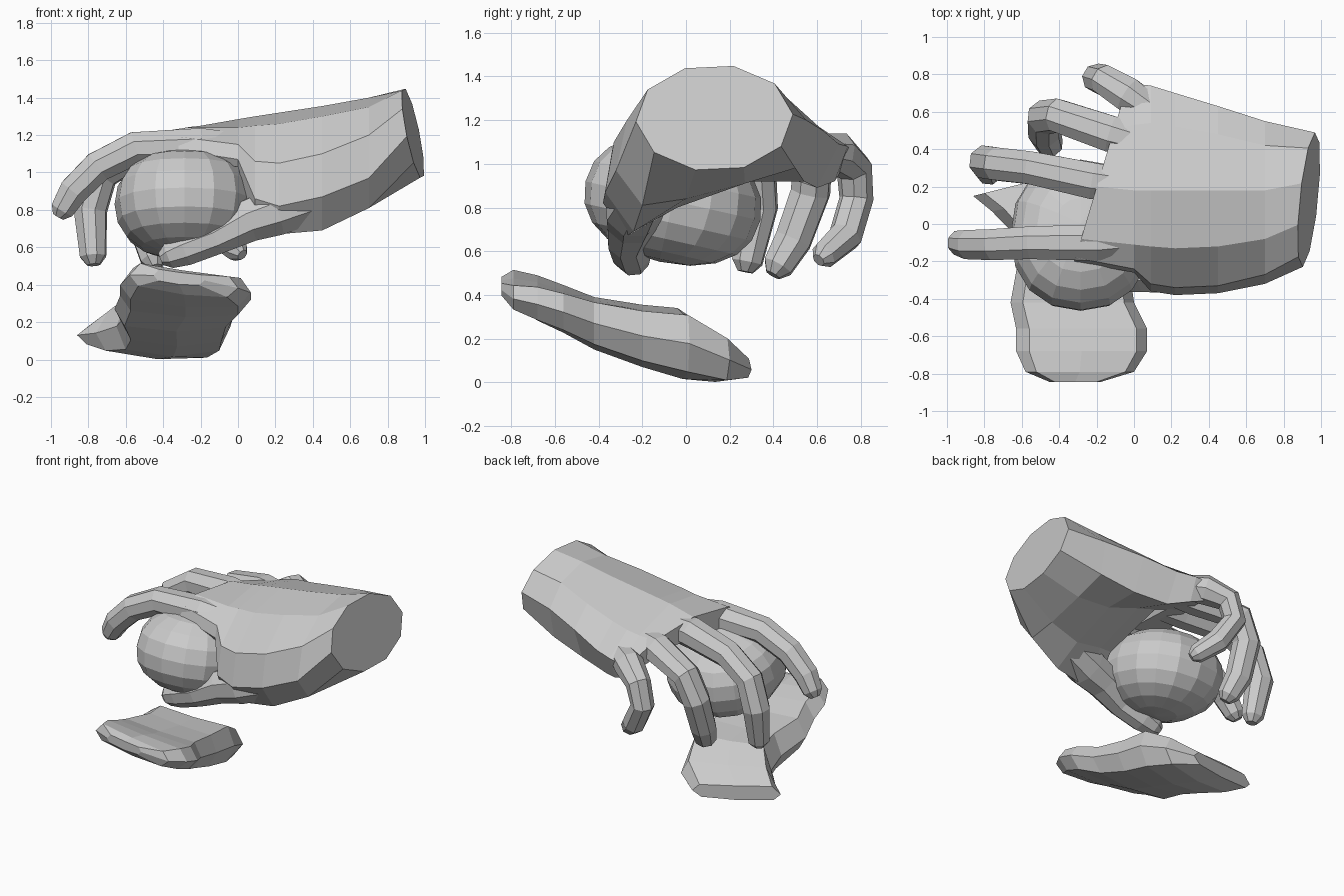
import bpy, bmesh, math
from mathutils import Vector, Matrix

if "Cube" in bpy.data.objects:
    bpy.data.objects.remove(bpy.data.objects["Cube"])


def make_object(name, bm):
    bmesh.ops.recalc_face_normals(bm, faces=bm.faces)
    me = bpy.data.meshes.new(name)
    bm.to_mesh(me)
    bm.free()
    ob = bpy.data.objects.new(name, me)
    bpy.context.collection.objects.link(ob)
    return ob


def loft(name, rings):
    """Skin a list of equally sized point rings and cap both ends."""
    bm = bmesh.new()
    vs = [[bm.verts.new(p) for p in ring] for ring in rings]
    n = len(vs[0])
    for a, b in zip(vs, vs[1:]):
        for i in range(n):
            j = (i + 1) % n
            bm.faces.new((a[i], a[j], b[j], b[i]))
    bm.faces.new(vs[0])
    bm.faces.new(vs[-1])
    return make_object(name, bm)


def finger(name, path, sides=8):
    """Tapered tube along (x, y, z, radius) joints with a rounded tip."""
    pts = [Vector(p[:3]) for p in path]
    rad = [p[3] for p in path]
    end = (pts[-1] - pts[-2]).normalized()
    pts.append(pts[-1] + end * rad[-1] * 0.65)
    rad.append(rad[-1] * 0.5)
    rings = []
    t = (pts[1] - pts[0]).normalized()
    side = t.cross(Vector((0, 0, 1))).normalized()
    for i, p in enumerate(pts):
        d0 = (p - pts[max(i - 1, 0)]).normalized()
        d1 = (pts[min(i + 1, len(pts) - 1)] - p).normalized()
        new_t = (d0 + d1).normalized()
        side = t.rotation_difference(new_t) @ side
        t = new_t
        up = side.cross(t)
        ring = []
        for k in range(sides):
            a = 2 * math.pi * (k + 0.5) / sides
            ring.append(p + (side * math.cos(a) + up * math.sin(a)) * rad[i] * 1.05)
        rings.append(ring)
    return loft(name, rings)


# Wrist: slanted oval cut
wrist = []
for i in range(10):
    a = math.radians(220 - 36 * i)
    y, z = .13 + .36 * math.cos(a), 1.21 + .245 * math.sin(a)
    wrist.append((.935 + .1 * (y - .13) - .2 * (z - 1.21), y, z))

# Arched palm: (x, slant by y, outline in y and z)
palm = [
    (0.7, 0, [(-.2, .81), (-.32, .97), (-.27, 1.2), (-.08, 1.35), (.18, 1.4),
              (.42, 1.34), (.55, 1.2), (.5, .98), (.27, .91), (0, .84)]),
    (0.45, 0, [(-.24, .69), (-.37, .87), (-.33, 1.1), (-.12, 1.3), (.18, 1.355),
               (.48, 1.28), (.63, 1.15), (.54, .92), (.28, .92), (-.04, .80)]),
    (0.22, 0, [(-.27, .67), (-.38, .82), (-.34, 1.05), (-.13, 1.26), (.18, 1.32),
               (.52, 1.23), (.70, 1.09), (.6, .89), (.3, .99), (-.08, .86)]),
    (0.09, 0, [(-.28, .70), (-.36, .86), (-.32, 1.06), (-.12, 1.25), (.18, 1.3),
               (.54, 1.21), (.74, 1.08), (.68, .92), (.32, 1.02), (-.13, .9)]),
    (0.0, 0, [(-.23, 1.03), (-.26, 1.07), (-.24, 1.15), (-.11, 1.24), (.18, 1.285),
              (.53, 1.19), (.75, 1.07), (.7, .95), (.33, 1.05), (-.1, 1.07)]),
    (-0.22, 0.3, [(-.18, 1.08), (-.2, 1.12), (-.18, 1.19), (-.08, 1.24), (.2, 1.25),
                  (.5, 1.17), (.74, 1.05), (.7, .99), (.35, 1.09), (-.08, 1.1)]),
]
loft("palm", [wrist] + [[(x + ky * (y - .13), y, z) for y, z in pts]
                        for x, ky, pts in palm])

# Fingers and thumb, joint by joint
fingers = {
    "index_finger": [(.1, -.08, 1.12, .08), (-.2, -.1, 1.14, .1), (-.55, -.1, 1.13, .09),
                     (-.75, -.11, 1.03, .085), (-.88, -.11, .9, .08), (-.94, -.1, .8, .065)],
    "middle_finger": [(.1, .19, 1.15, .08), (-.22, .23, 1.15, .1), (-.55, .3, 1.11, .09),
                      (-.73, .32, .99, .09), (-.79, .33, .8, .09), (-.775, .28, .55, .07)],
    "ring_finger": [(.1, .42, 1.12, .08), (-.12, .48, 1.1, .1), (-.41, .58, 1.03, .09),
                    (-.48, .57, .87, .09), (-.48, .49, .65, .085), (-.45, .42, .53, .07)],
    "little_finger": [(.16, .56, 1.07, .07), (-.03, .69, 1.05, .095), (-.16, .77, .98, .08),
                      (-.2, .78, .84, .075), (-.1, .73, .67, .075), (0, .63, .58, .06)],
    "thumb": [(.42, -.2, .86, .12), (.2, -.24, .79, .13), (.05, -.25, .74, .115),
              (-.12, -.27, .65, .09), (-.28, -.25, .59, .088), (-.37, -.24, .555, .07)],
}
for name, path in fingers.items():
    finger(name, path)

# Held ball, a plump, squashed and tilted faceted sphere
bm = bmesh.new()
bmesh.ops.create_uvsphere(bm, u_segments=16, v_segments=10, radius=1)
for v in bm.verts:
    v.co = Vector([math.copysign(abs(c) ** 0.9, c) for c in v.co])
bmesh.ops.transform(bm, verts=bm.verts, matrix=(
    Matrix.Translation((-.285, -.06, .83)) @ Matrix.Rotation(-.22, 4, 'X')
    @ Matrix.Diagonal((.375, .41, .285, 1))))
make_object("held_ball", bm)

# Lower slab: (y, left x, right x, bottom z, top z, slant in y, slant in z)
slab = [
    (-.845, -.45, -.18, .41, .48, 0, -.1),
    (-.79, -.58, .0, .36, .5, 0, -.12),
    (-.68, -.63, .07, .29, .48, 0, -.06),
    (-.56, -.63, .07, .23, .44, 0, -.03),
    (-.42, -.66, 0, .15, .39, 0, 0),
    (-.2, -.62, -.03, .07, .355, 0, 0),
    (-.03, -.65, -.04, .015, .34, .1, 0),
    (.12, -.76, -.1, .0, .24, .2, -.06),
    (.24, -.86, -.26, .02, .13, .25, -.12),
]
outline = [(0, .5), (.08, .12), (.5, 0), (.9, .1), (1, .5), (.92, .9), (.5, .92), (.1, 1)]
rings = []
for y, x0, x1, zb, zt, ky, kz in slab:
    ring = []
    for u, v in outline:
        x = x0 + u * (x1 - x0)
        ring.append((x, y + ky * (x + .5), max(0, zb + v * (zt - zb) + kz * (x + .4))))
    rings.append(ring)
loft("lower_slab", rings)
